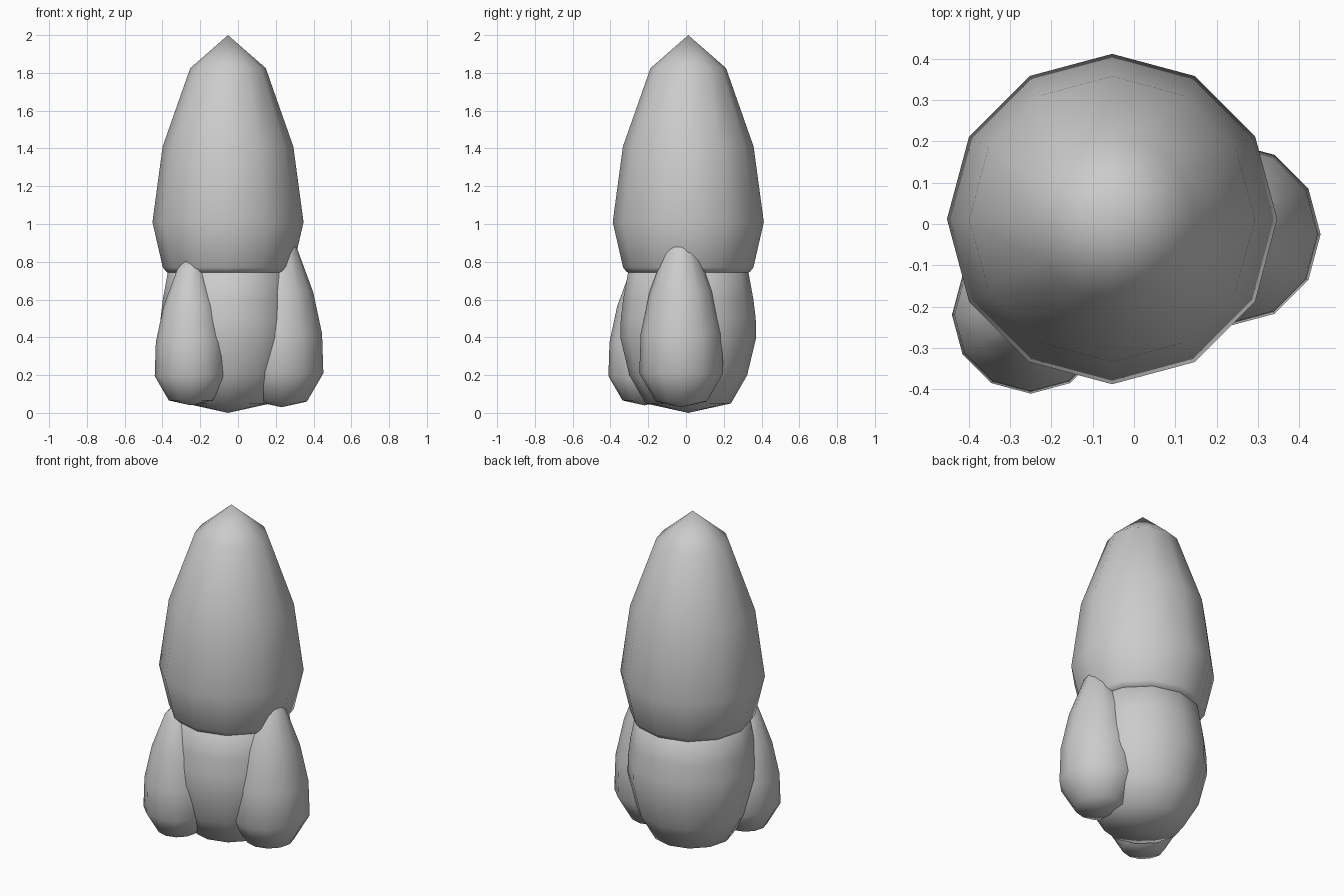
import bpy
import bmesh
import math

SIDES = 12

cube = bpy.data.objects.get("Cube")
if cube:
    bpy.data.objects.remove(cube, do_unlink=True)

grey = bpy.data.materials.new("light_grey")
grey.use_nodes = True
colour = (0.6, 0.6, 0.6, 1)
grey.diffuse_color = colour
grey.node_tree.nodes["Principled BSDF"].inputs["Base Color"].default_value = colour


def lathe(name, profile, centre, scale=1.0, base=0.0):
    """Turn a bottom-to-top (radius, height) profile that closes at both ends."""
    bm = bmesh.new()
    rings = []
    for r, z in profile:
        count = SIDES if r > 0 else 1
        rings.append([bm.verts.new((r * scale * math.cos(math.tau * i / SIDES),
                                    r * scale * math.sin(math.tau * i / SIDES),
                                    z * scale + base)) for i in range(count)])
    for low, high in zip(rings, rings[1:]):
        for i in range(SIDES):
            j = (i + 1) % SIDES
            if len(low) == 1:
                bm.faces.new((low[0], high[j], high[i]))
            elif len(high) == 1:
                bm.faces.new((low[i], low[j], high[0]))
            else:
                bm.faces.new((low[i], low[j], high[j], high[i]))
    bmesh.ops.recalc_face_normals(bm, faces=bm.faces)
    for face in bm.faces:
        face.smooth = True
    mesh = bpy.data.meshes.new(name)
    bm.to_mesh(mesh)
    bm.free()
    mesh.materials.append(grey)
    obj = bpy.data.objects.new(name, mesh)
    obj.location = (*centre, 0)
    bpy.context.collection.objects.link(obj)
    return obj


axis = (-0.053, 0.012)

# Tall pointed cap
lathe("cap", [(0, 0.72), (0.3, 0.74), (0.325, 0.745), (0.345, 0.77), (0.4, 1.01),
              (0.346, 1.41), (0.2, 1.825), (0, 2)], axis)

# Rounded stem, its top hidden within the cap
lathe("stem", [(0, 0), (0.226, 0.05), (0.312, 0.2), (0.36, 0.4), (0.357, 0.5),
               (0.345, 0.6), (0.312, 0.78), (0, 0.9)], axis)

# Two budding lobes beside the stem
lobe = [(0, 0), (0.135, 0.03), (0.222, 0.18), (0.215, 0.39), (0.168, 0.61),
        (0.083, 0.84), (0, 0.93)]
lathe("large_lobe", lobe, (0.23, -0.025), 1.0, 0.03)
lathe("small_lobe", lobe, (-0.25, -0.22), 0.86, 0.04)
